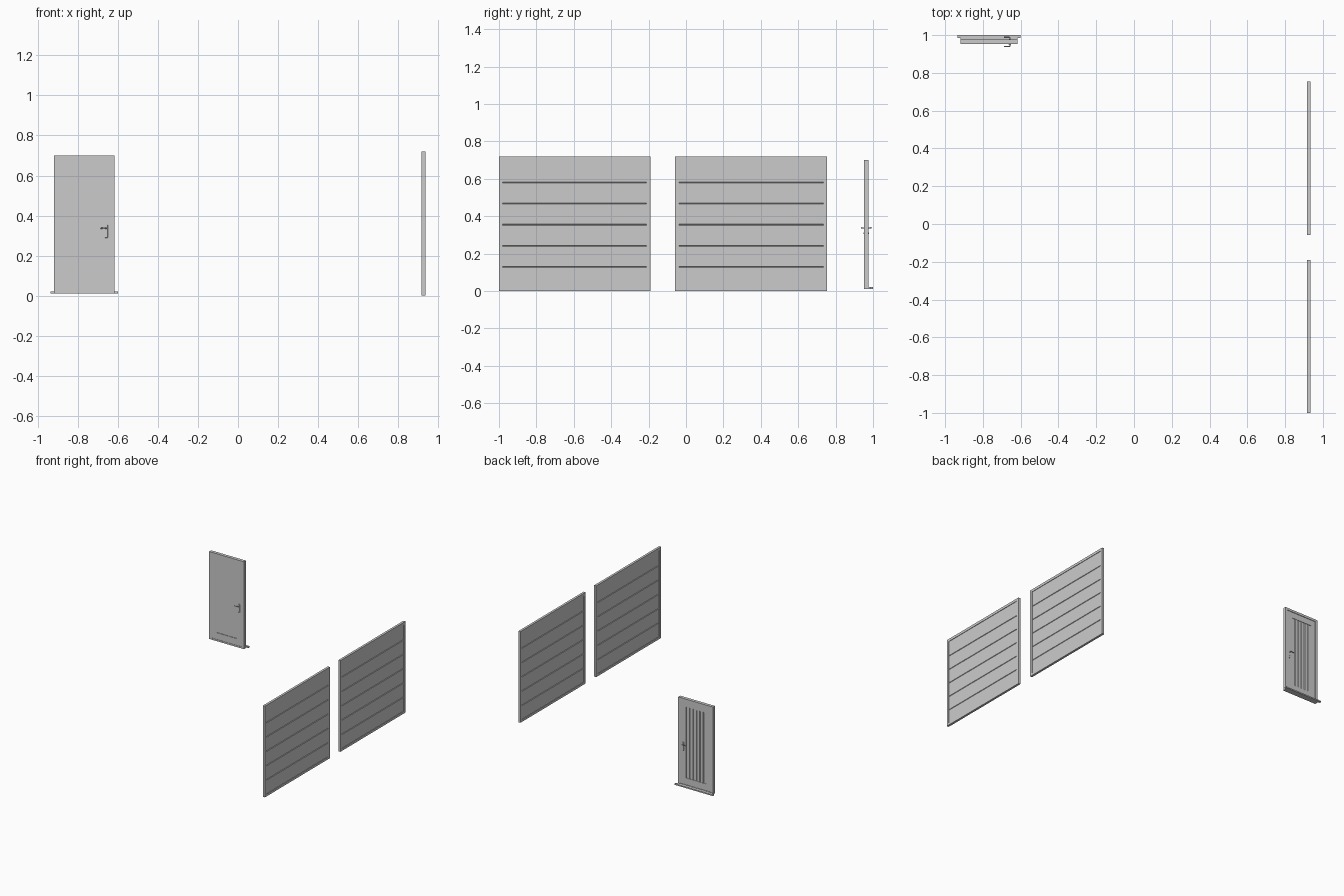
import bpy, bmesh, math
from mathutils import Vector

if "Cube" in bpy.data.objects:
    bpy.data.objects.remove(bpy.data.objects["Cube"])


def finish(bm, name):
    bmesh.ops.recalc_face_normals(bm, faces=bm.faces)
    me = bpy.data.meshes.new(name)
    bm.to_mesh(me)
    bm.free()
    ob = bpy.data.objects.new(name, me)
    bpy.context.collection.objects.link(ob)
    return ob


def add_box(bm, lo, hi):
    lo, hi = Vector(lo), Vector(hi)
    verts = bmesh.ops.create_cube(bm, size=1)['verts']
    for v in verts:
        v.co = Vector([(lo[i] + hi[i]) / 2 + v.co[i] * (hi[i] - lo[i]) for i in range(3)])


def boxes(name, items, bevel=0):
    bm = bmesh.new()
    for lo, hi in items:
        add_box(bm, lo, hi)
    ob = finish(bm, name)
    if bevel:
        m = ob.modifiers.new("bevel", 'BEVEL')
        m.width, m.segments = bevel, 1
    return ob


def prism(name, pts, place, w0, w1):
    """Extrude a 2D profile from w0 to w1; place maps (u, t, w) to xyz."""
    bm = bmesh.new()
    f = bm.faces.new([bm.verts.new(place(u, t, w0)) for u, t in pts])
    ext = bmesh.ops.extrude_face_region(bm, geom=[f])['geom']
    shift = Vector(place(0, 0, w1)) - Vector(place(0, 0, w0))
    bmesh.ops.translate(bm, vec=shift, verts=[g for g in ext if isinstance(g, bmesh.types.BMVert)])
    return finish(bm, name)


def grooved(u0, u1, t0, t1, seams, half, depth, both):
    """Slab cross-section with V grooves on the t1 side, or on both sides."""
    pts = [(u0, t1)]
    for s in seams:
        pts += [(s - half, t1), (s, t1 - depth), (s + half, t1)]
    pts += [(u1, t1), (u1, t0)]
    if both:
        for s in reversed(seams):
            pts += [(s + half, t0), (s, t0 + depth), (s - half, t0)]
    return pts + [(u0, t0)]


# Sectional garage doors: surrounding frame and grooved curtain
X0, X1, H, W = 0.917, 0.935, 0.72, 0.02
for tag, y0, y1 in (("front", -1.0, -0.19), ("rear", -0.058, 0.755)):
    boxes(f"garage_frame_{tag}", [
        ((X0, y0, 0), (X1, y0 + W, H)), ((X0, y1 - W, 0), (X1, y1, H)),
        ((X0, y0 + W, 0), (X1, y1 - W, 0.018)),
        ((X0, y0 + W, H - W), (X1, y1 - W, H))])
    seams = [0.128 + 0.113 * i for i in range(5)]
    prism(f"garage_panels_{tag}",
          grooved(0.018, H - W, X0 + 0.004, X1 - 0.004, seams, 0.003, 0.004, True),
          lambda u, t, w: (t, w, u), y0 + W, y1 - W)

# Entrance door frame
L, R, B, T = -0.918, -0.616, 0.01, 0.70
Y0, Y1, F = 0.952, 0.977, 0.018
boxes("door_frame", [
    ((L, Y0, B), (L + F, Y1, T)), ((R - F, Y0, B), (R, Y1, T)),
    ((L + F, Y0, T - F), (R - F, Y1, T)), ((L + F, Y0, B), (R - F, Y1, B + 0.012))])

# Door leaf: stiles and rails around the panel
PL, PR, PB, PT = -0.862, -0.682, 0.075, 0.635
a, b = Y0 + 0.003, Y1 - 0.004
boxes("door_leaf", [
    ((L + F, a, B + 0.012), (PL, b, T - F)), ((PR, a, B + 0.012), (R - F, b, T - F)),
    ((PL, a, B + 0.012), (PR, b, PB)), ((PL, a, PT), (PR, b, T - F))])

# Door panel: plain inside, planked outside
step = (PR - PL) / 6
prism("door_panel",
      grooved(PL, PR, a + 0.004, b - 0.003, [PL + step * (i + 1) for i in range(5)],
              0.003, 0.004, False),
      lambda u, t, w: (u, t, w), PB, PT)

# Projecting sill with side horns
prism("door_sill",
      [(L, 0.975), (R, 0.975), (R, 0.985), (-0.60, 0.985), (-0.60, 1.0),
       (-0.935, 1.0), (-0.935, 0.985), (L, 0.985)],
      lambda u, t, w: (u, t, w), 0.01, 0.02)

# Handle sets on both faces: back plate, lever and lock cylinder
HX, HZ = -0.657, 0.337
for tag, face, s in (("inside", a, -1), ("outside", b, 1)):
    ys = sorted((face, face + s * 0.004))
    boxes(f"handle_plate_{tag}", [((HX - 0.007, ys[0], 0.289), (HX + 0.007, ys[1], 0.353))], 0.0012)
    cu = bpy.data.curves.new(f"handle_lever_{tag}", 'CURVE')
    cu.dimensions = '3D'
    cu.bevel_depth, cu.bevel_resolution, cu.use_fill_caps = 0.003, 2, True
    path = [(0, 0.002, 0), (0, 0.012, 0), (-0.001, 0.0145, 0), (-0.004, 0.0155, 0),
            (-0.013, 0.0155, 0.0015), (-0.022, 0.0155, 0), (-0.03, 0.0155, -0.001)]
    sp = cu.splines.new('POLY')
    sp.points.add(len(path) - 1)
    for p, (dx, dy, dz) in zip(sp.points, path):
        p.co = (HX + dx, face + s * dy, HZ + dz, 1)
    sp.use_smooth = True
    bpy.context.collection.objects.link(bpy.data.objects.new(f"handle_lever_{tag}", cu))
    bpy.ops.mesh.primitive_cylinder_add(vertices=16, radius=0.0035, depth=0.004,
                                        location=(HX, face + s * 0.004, 0.308),
                                        rotation=(math.pi / 2, 0, 0))
    bpy.context.object.name = f"lock_cylinder_{tag}"
    bpy.ops.object.shade_smooth_by_angle()
